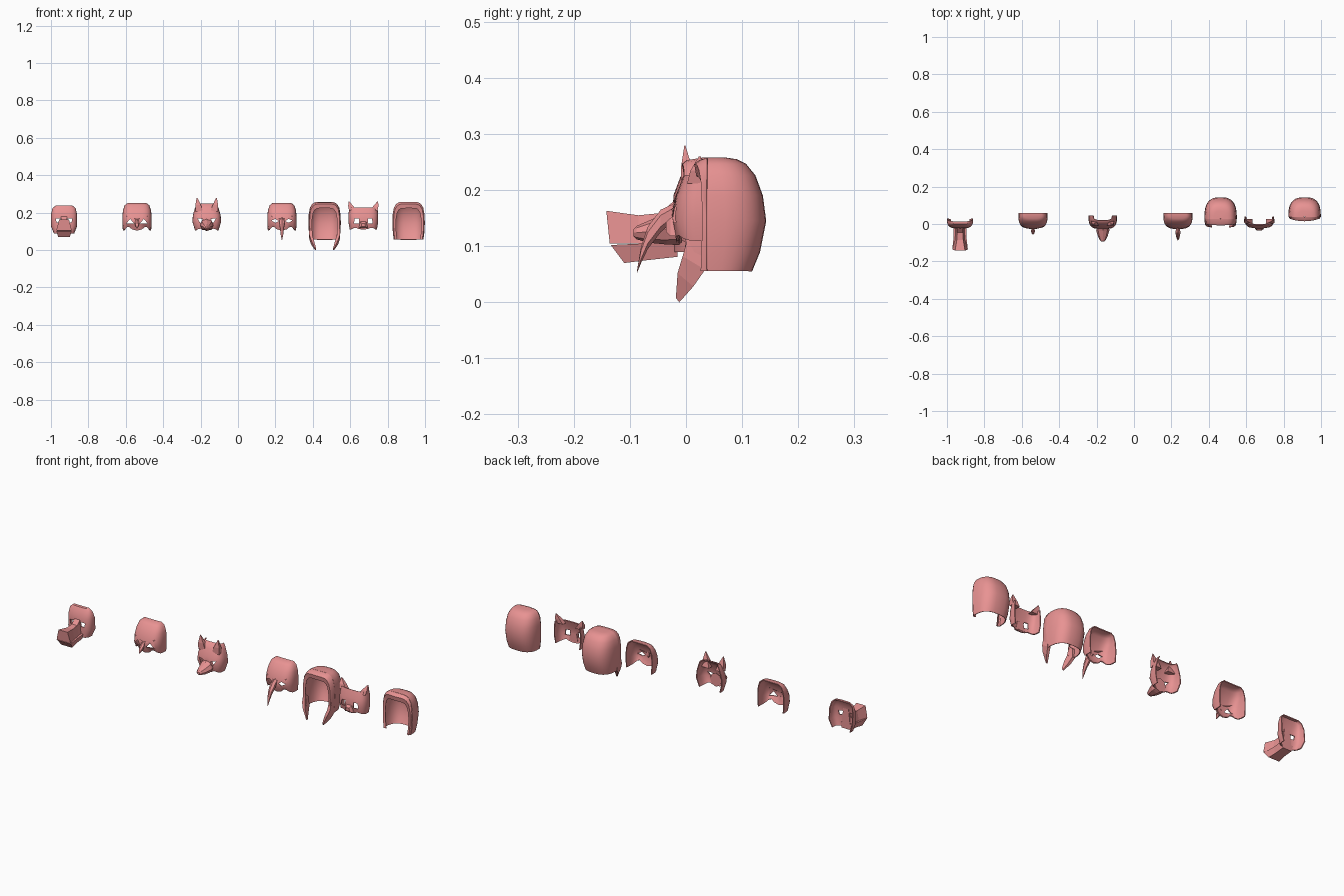
import bpy, bmesh
from math import sin, cos, pi, sqrt

if "Cube" in bpy.data.objects:
    bpy.data.objects.remove(bpy.data.objects["Cube"])

pink = bpy.data.materials.new("pink")
pink.diffuse_color = (0.81, 0.29, 0.29, 1)
pink.use_nodes = True
pink.node_tree.nodes["Principled BSDF"].inputs["Base Color"].default_value = pink.diffuse_color


def finish(name, bm, cx, mirror=False):
    if mirror:
        copy = bmesh.ops.duplicate(bm, geom=bm.verts[:] + bm.edges[:] + bm.faces[:])["geom"]
        for v in copy:
            if isinstance(v, bmesh.types.BMVert):
                v.co.x *= -1
    bmesh.ops.remove_doubles(bm, verts=bm.verts, dist=1e-5)
    bmesh.ops.recalc_face_normals(bm, faces=bm.faces)
    me = bpy.data.meshes.new(name)
    bm.to_mesh(me)
    bm.free()
    me.materials.append(pink)
    ob = bpy.data.objects.new(name, me)
    ob.location.x = cx
    bpy.context.collection.objects.link(ob)
    return ob


def activate(ob):
    bpy.ops.object.select_all(action='DESELECT')
    ob.select_set(True)
    bpy.context.view_layer.objects.active = ob


def skin(bm, rings, closed):
    for a, b in zip(rings, rings[1:]):
        n = len(a)
        for i in range(n if closed else n - 1):
            j = (i + 1) % n
            bm.faces.new((a[i], a[j], b[j], b[i]))


def solid(ob, thick):
    m = ob.modifiers.new("thickness", 'SOLIDIFY')
    m.thickness, m.offset = thick, 0
    activate(ob)
    bpy.ops.object.modifier_apply(modifier=m.name)


# curved shell: rows of (z, half width, open edge y, apex y)
def shell(name, cx, rows, lift=0, p=0.6, eye=None, thick=0.005):
    bm, rings, n = bmesh.new(), [], 16
    for k, (z, hw, ye, ya) in enumerate(rows):
        ring = []
        for i in range(n + 1):
            c, s = cos(pi * i / n), sin(pi * i / n)
            c = 0 if abs(c) < 1e-6 else c
            t = abs(c) ** p
            x = t * hw * (1 if c > 0 else -1)
            dz = lift * max(0, 1 - abs(t - 0.62) / 0.35) if k == 0 else 0
            ring.append(bm.verts.new((x, ye + (ya - ye) * max(s, 0) ** p, z + dz)))
        rings.append(ring)
    skin(bm, rings, False)
    ob = finish(name, bm, cx)
    solid(ob, thick)
    if eye:
        # eye hole cutter
        cb = bmesh.new()
        ends = [[cb.verts.new((x, y, z)) for x, z in eye] for y in (-0.3, 0.3)]
        skin(cb, ends, True)
        for e in ends:
            cb.faces.new(e)
        cut = finish("eye_cutter", cb, cx, True)
        cut.hide_render = True
        m = ob.modifiers.new("eyes", 'BOOLEAN')
        m.operation, m.object, m.solver = 'DIFFERENCE', cut, 'EXACT'
        activate(ob)
        bpy.ops.object.modifier_apply(modifier=m.name)
        bpy.data.objects.remove(cut)
    activate(ob)
    bpy.ops.object.shade_smooth_by_angle(angle=0.7)
    return ob


# tapering solid: sections of (x, y, z, half x, half y, half z)
def loft(name, cx, secs, n=6, taper=0, mirror=False):
    bm, rings = bmesh.new(), []
    ph, r = (pi / 4, sqrt(2)) if n == 4 else (pi / 2, 1)
    for x, y, z, hx, hy, hz in secs:
        ring = []
        for i in range(n):
            c, s = r * cos(ph + 2 * pi * i / n), r * sin(ph + 2 * pi * i / n)
            ring.append(bm.verts.new((x + hx * c * (1 - taper * s), y + hy * s, z + hz * s)))
        rings.append(ring)
    skin(bm, rings, True)
    bm.faces.new(rings[0])
    bm.faces.new(rings[-1])
    return finish(name, bm, cx, mirror)


# inward-turned edge around a hood opening, bowed forward in the middle
def rim(name, cx, outline, y0, y1, bow):
    bm = bmesh.new()
    pts = outline + [(-x, z) for x, z in reversed(outline)]

    def row(fx, fz, y):
        return [bm.verts.new((x * fx, y + bow * (x / .085) ** 2, .056 + (z - .056) * fz))
                for x, z in pts]
    outer = [bm.verts.new((x, y0, z)) for x, z in pts]
    skin(bm, [outer, row(.98, .98, y1 + .008), row(.94, .95, y1), row(.8, .84, y1 + .004)], False)
    ob = finish(name, bm, cx)
    solid(ob, 0.003)
    activate(ob)
    bpy.ops.object.shade_smooth_by_angle(angle=0.7)


# long-snouted mask
shell("long_snout_mask", -0.93,
      [(.09, .052, .025, -.02), (.13, .068, .03, -.022), (.19, .067, .026, -.02),
       (.222, .06, .018, -.008), (.235, .045, .015, 0), (.236, .042, .015, .014)],
      eye=[(.018, .17), (.044, .168), (.04, .147), (.024, .147)])
loft("long_upper_snout", -0.93,
     [(0, -.015, .147, .02, 0, .04), (0, -.045, .132, .02, 0, .027),
      (0, -.085, .13, .022, 0, .025), (0, -.139, .134, .034, -.003, .029)], n=4, taper=.22)
loft("long_lower_jaw", -0.93,
     [(0, -.015, .096, .03, 0, .015), (0, -.07, .09, .03, 0, .015),
      (0, -.122, .086, .036, -.012, .016)], n=4, taper=-.15)


# hooked-beak masks share one face
def bird_face(name, cx, eye):
    shell(name, cx,
          [(.105, .073, .06, -.01), (.145, .076, .06, -.024), (.175, .076, .06, -.02),
           (.21, .073, .06, -.004), (.238, .064, .06, .015), (.249, .05, .06, .03),
           (.25, .046, .06, .058)], lift=.025, eye=eye)
    loft("brow", cx, [(.006, -.022, .168, .002, .006, .005),
                      (.055, -.009, .183, .002, .005, .003)], n=4, mirror=True)


bird_face("short_beak_mask", -0.54, [(.016, .142), (.058, .142), (.036, .166)])
loft("short_beak", -0.54,
     [(0, -.02, .158, .006, 0, .012), (0, -.036, .142, .012, 0, .015),
      (0, -.05, .13, .009, 0, .011), (0, -.056, .117, .002, 0, .003)])

bird_face("long_beak_mask", 0.235, [(.018, .155), (.035, .167), (.056, .158), (.036, .146)])
loft("long_beak", 0.235,
     [(0, -.015, .165, .009, 0, .014), (0, -.045, .145, .016, 0, .02),
      (0, -.068, .115, .011, 0, .02), (0, -.08, .085, .007, 0, .015),
      (0, -.087, .056, .0015, 0, .003)])

# pointed-snout mask with tall ears
shell("pointed_snout_mask", -0.167,
      [(.105, .06, .04, -.015), (.15, .074, .045, -.025), (.185, .072, .045, -.018),
       (.22, .062, .045, -.003), (.242, .054, .045, .01), (.246, .05, .045, .02)],
      lift=.012, eye=[(.02, .166), (.05, .17), (.034, .144)])
loft("pointed_snout", -0.167,
     [(0, -.012, .138, .034, 0, .036), (0, -.035, .131, .035, 0, .028),
      (0, -.065, .126, .026, 0, .02), (0, -.088, .124, .015, 0, .012),
      (0, -.094, .124, .007, 0, .006)], n=8)
loft("tall_ear", -0.167,
     [(.04, .006, .205, .021, .014, 0), (.046, .001, .24, .015, .01, 0),
      (.052, -.002, .279, .002, .001, 0)], n=4, mirror=True)

# flat-topped mask with corner ears
shell("corner_ear_mask", 0.67,
      [(.11, .07, .038, -.015), (.15, .077, .04, -.022), (.19, .077, .04, -.015),
       (.226, .073, .04, -.002)],
      lift=.012, eye=[(.024, .17), (.046, .17), (.05, .142), (.024, .142)])
loft("muzzle", 0.67,
     [(0, -.012, .14, .022, 0, .022), (0, -.028, .134, .018, 0, .016),
      (0, -.036, .134, .01, 0, .008)], n=4, taper=.2)
loft("corner_ear", 0.67,
     [(.056, .014, .212, .02, .012, 0), (.067, .018, .235, .014, .01, 0),
      (.077, .025, .26, .002, .002, 0)], n=4, mirror=True)

# hoods, plain and tailed
for name, cx, y0, y1, bow in (("tailed_hood", .463, .028, -.006, .006),
                              ("plain_hood", .912, .038, .016, .014)):
    rows = [(.056, .077, y0, .116), (.09, .082, y0, .13), (.145, .085, y0, .141),
            (.19, .083, y0, .135), (.225, .077, y0, .122), (.245, .065, y0, .106),
            (.253, .053, y0, .09), (.256, .036, y0, .07), (.256, .002, y0, y0 + .002)]
    shell(name, cx, rows, p=.72, thick=.004)
    rim(name + "_rim", cx, [(r[1], r[0]) for r in rows], y0, y1, bow)
loft("hood_tail", .463,
     [(.076, .018, .115, .007, .012, -.01), (.074, .014, .07, .008, .02, -.012),
      (.064, -.001, .04, .007, .014, -.012), (.048, -.015, .004, .003, .003, -.004)],
     n=4, mirror=True)
